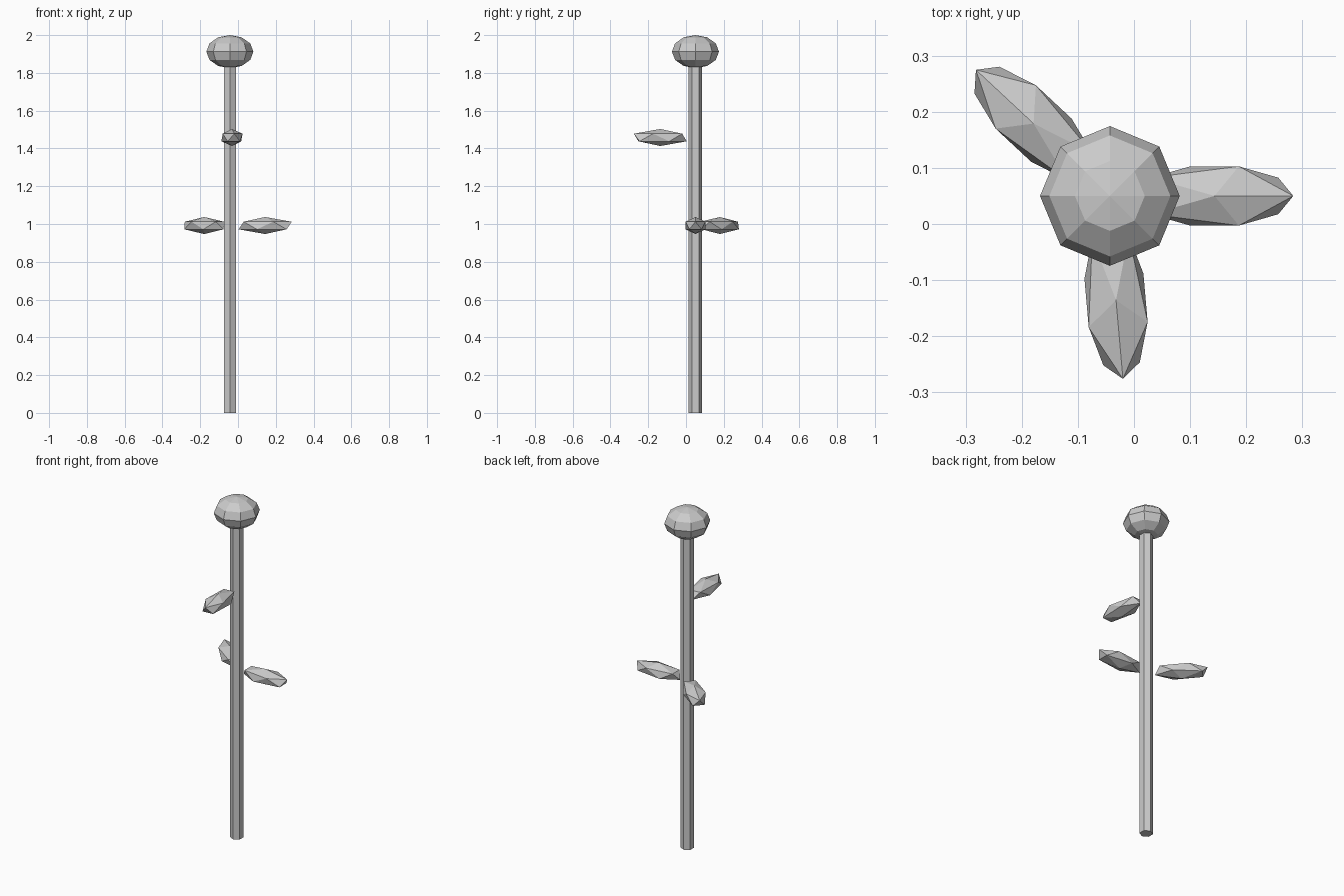
import bpy
from math import radians

if "Cube" in bpy.data.objects:
    bpy.data.objects.remove(bpy.data.objects["Cube"])

STEM_X, STEM_Y = -0.043, 0.05


def finish(name, scale=(1, 1, 1), angle=0):
    obj = bpy.context.object
    obj.name = name
    obj.scale = scale
    obj.rotation_euler.z = radians(angle)
    return obj


# Six-sided stem
bottom, top = 0.0, 1.86
bpy.ops.mesh.primitive_cylinder_add(vertices=6, radius=0.036, depth=top - bottom,
                                    location=(STEM_X, STEM_Y, (top + bottom) / 2))
finish("stem")

# Flattened low-poly flower bud
bpy.ops.mesh.primitive_uv_sphere_add(segments=8, ring_count=6, radius=1,
                                     location=(STEM_X, STEM_Y, 1.9125))
finish("bud", (0.1245, 0.1245, 0.0875))

# Leaves: stretched icospheres pointing outwards (x, y, z, heading)
leaves = {
    "leaf_right": (0.1435, 0.05, 0.992, 0),
    "leaf_front": (-0.032, -0.136, 1.458, -85),
    "leaf_back_left": (-0.179, 0.179, 0.992, 137),
}
for name, (x, y, z, heading) in leaves.items():
    bpy.ops.mesh.primitive_ico_sphere_add(subdivisions=1, radius=1, location=(x, y, z))
    finish(name, (0.157, 0.062, 0.045), heading)
